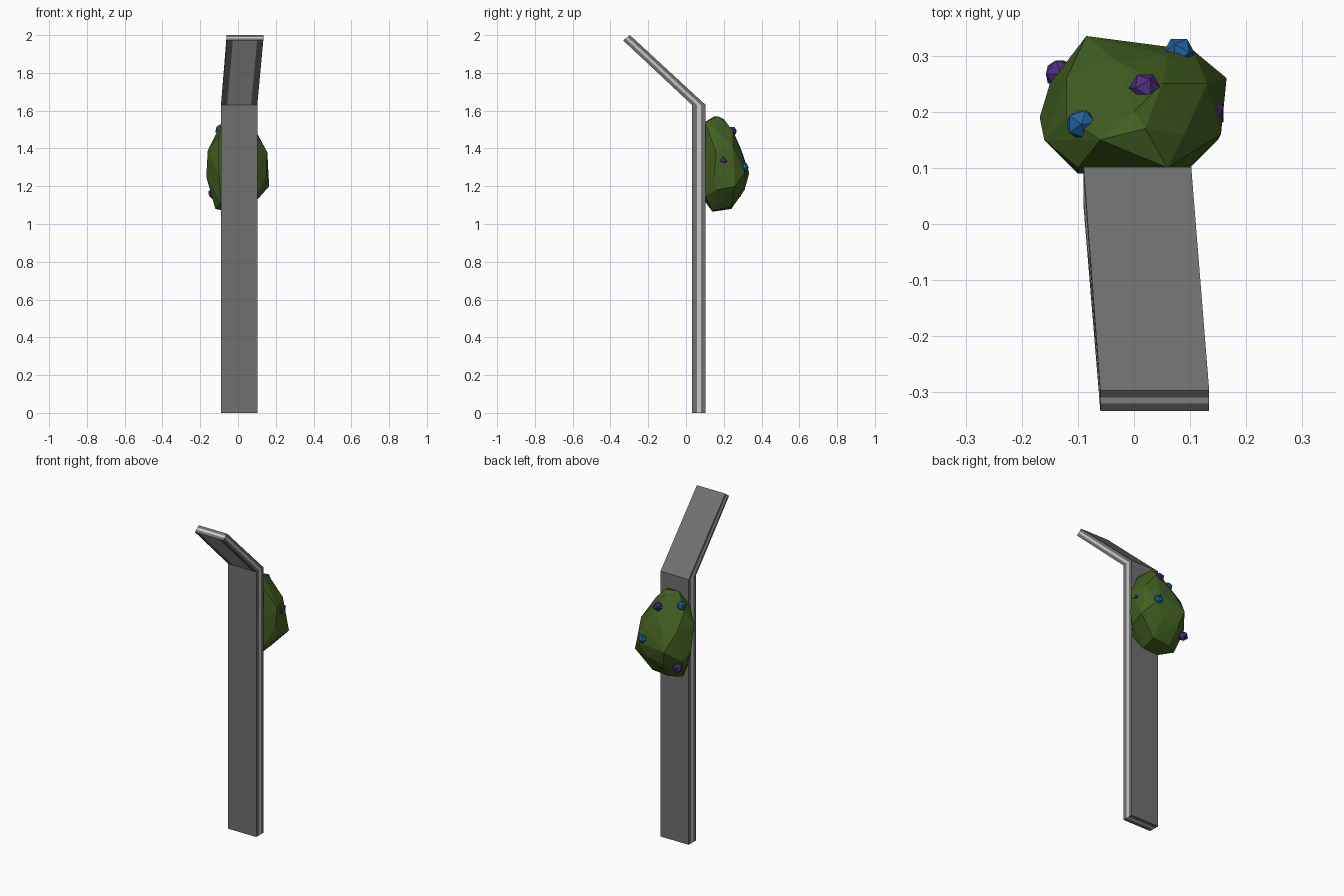
import bpy, bmesh
from mathutils import Matrix, Vector

if "Cube" in bpy.data.objects:
    bpy.data.objects.remove(bpy.data.objects["Cube"])


def material(name, r, g, b):
    m = bpy.data.materials.new(name)
    m.diffuse_color = (r, g, b, 1)
    m.use_nodes = True
    m.node_tree.nodes["Principled BSDF"].inputs["Base Color"].default_value = m.diffuse_color
    return m


DARK = material("dark_grey", 0.16, 0.16, 0.16)
LIGHT = material("light_grey", 0.55, 0.55, 0.55)
GREEN = material("leaf_green", 0.055, 0.115, 0.015)
BLUE = material("bud_blue", 0.015, 0.12, 0.35)
PURPLE = material("bud_purple", 0.075, 0.025, 0.22)


def finish(bm, name, *mats):
    bmesh.ops.recalc_face_normals(bm, faces=bm.faces)
    me = bpy.data.meshes.new(name)
    bm.to_mesh(me)
    bm.free()
    for m in mats:
        me.materials.append(m)
    ob = bpy.data.objects.new(name, me)
    bpy.context.collection.objects.link(ob)
    return ob


# Bent post: a layered slab swept through foot, bend and tip
# each section: left x, right x, front (y, z), back (y, z)
sections = [
    (-0.09, 0.102, (0.032, 0.0), (0.102, 0.0)),
    (-0.09, 0.102, (0.032, 1.63), (0.102, 1.632)),
    (-0.06, 0.134, (-0.333, 1.972), (-0.297, 2.0)),
]
# outline in (across, front-to-back) fractions
ring = [(0, 0), (0.17, 0), (0.83, 0), (1, 0), (1, 0.36), (1, 0.66),
        (1, 1), (0, 1), (0, 0.66), (0, 0.36)]
bm = bmesh.new()
rows = []
for x0, x1, f, b in sections:
    f, b = Vector((0, *f)), Vector((0, *b))
    rows.append([bm.verts.new(f.lerp(b, v) + Vector((x0 + (x1 - x0) * u, 0, 0)))
                 for u, v in ring])
for level in range(2):
    lo, hi = rows[level], rows[level + 1]
    for i in range(10):
        j = (i + 1) % 10
        face = bm.faces.new((lo[i], lo[j], hi[j], hi[i]))
        # side trim, plus the panel under the arm
        face.material_index = int(i in (4, 8) or (i == 1 and level == 1))
for r in (rows[0], rows[2]):
    bm.faces.new((r[0], r[1], r[2], r[3], r[4], r[9]))
    bm.faces.new((r[9], r[4], r[5], r[8])).material_index = 1
    bm.faces.new((r[8], r[5], r[6], r[7]))
finish(bm, "bent_post", DARK, LIGHT)

# Faceted bush clinging to the back of the post
points = [
    (-0.06, 0.15, 1.57), (0.02, 0.17, 1.57), (0.0, 0.2, 1.555), (0.05, 0.25, 1.49),
    (0.09, 0.16, 1.5), (0.06, 0.1, 1.54), (-0.12, 0.19, 1.47), (-0.1, 0.1, 1.47),
    (-0.16, 0.15, 1.39), (-0.168, 0.19, 1.25), (-0.12, 0.26, 1.38), (-0.03, 0.29, 1.4),
    (0.06, 0.3, 1.36), (0.13, 0.25, 1.4), (0.155, 0.16, 1.38), (0.15, 0.15, 1.26),
    (0.165, 0.26, 1.2), (0.145, 0.16, 1.18), (0.105, 0.31, 1.27), (-0.085, 0.335, 1.27),
    (-0.15, 0.25, 1.2), (-0.1, 0.09, 1.25), (0.095, 0.095, 1.3), (0.05, 0.305, 1.2),
    (-0.06, 0.31, 1.18), (-0.12, 0.2, 1.08), (-0.05, 0.14, 1.065), (0.05, 0.14, 1.07),
    (0.06, 0.24, 1.09), (-0.05, 0.24, 1.08), (0.1, 0.1, 1.15), (-0.09, 0.1, 1.12),
]
bm = bmesh.new()
for p in points:
    bm.verts.new(p)
hull = bmesh.ops.convex_hull(bm, input=bm.verts)
inside = {v for v in hull["geom_interior"] if isinstance(v, bmesh.types.BMVert)}
bmesh.ops.delete(bm, geom=list(inside), context='VERTS')
finish(bm, "bush", GREEN)

# Small faceted buds dotted over the bush
buds = [
    ("blue_bud", BLUE, (-0.094, 0.178, 1.5)),
    ("blue_bud", BLUE, (0.08, 0.305, 1.3)),
    ("purple_bud", PURPLE, (0.02, 0.242, 1.49)),
    ("purple_bud", PURPLE, (-0.132, 0.267, 1.16)),
    ("purple_bud", PURPLE, (0.135, 0.197, 1.335)),
]
for i, (name, mat, pos) in enumerate(buds):
    bm = bmesh.new()
    bmesh.ops.create_icosphere(bm, subdivisions=1, radius=0.029,
                               matrix=Matrix.Translation(pos) @ Matrix.Rotation(i * 0.7, 4, 'Y'))
    finish(bm, name, mat)
